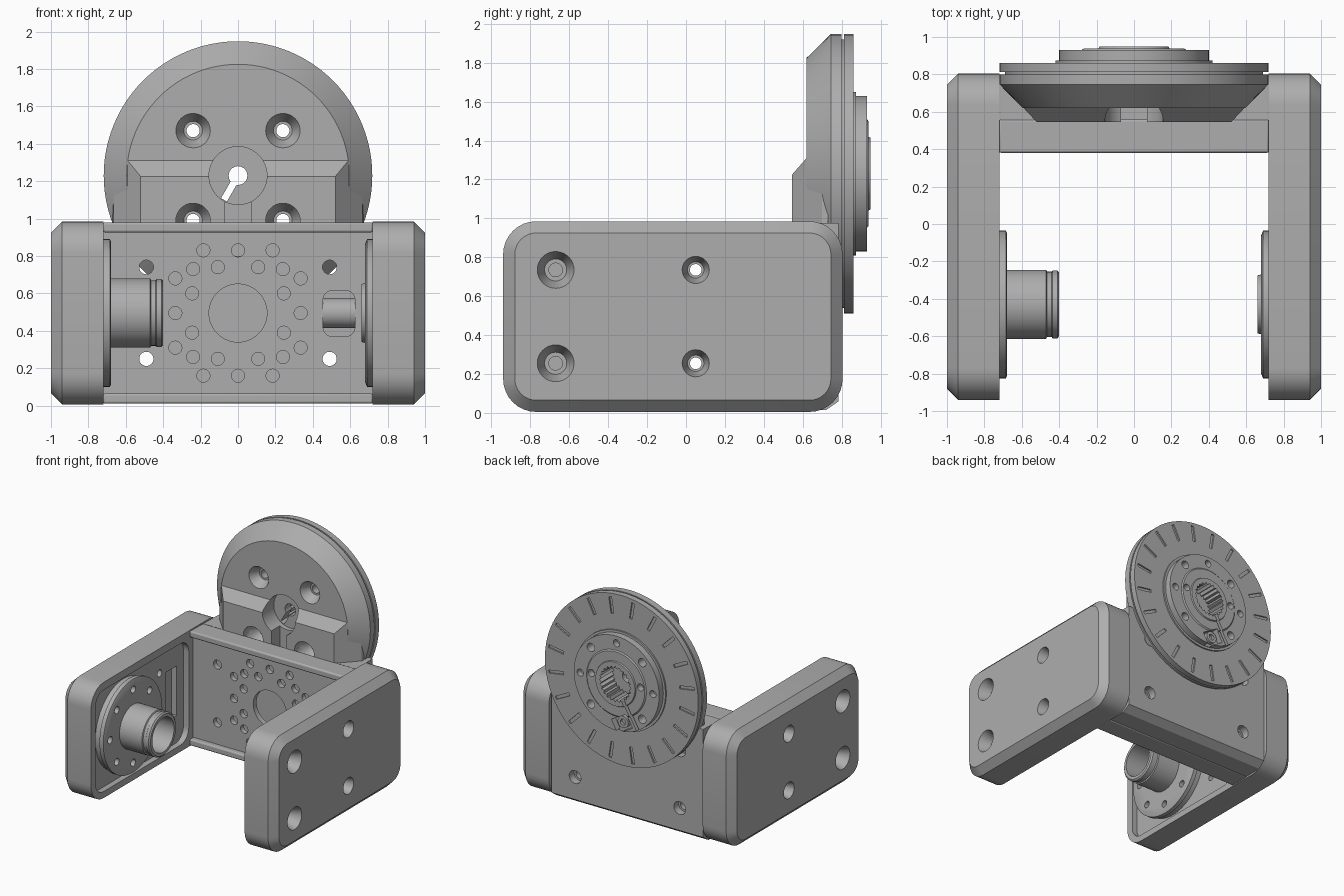
import bpy, bmesh
from math import sin, cos, pi, radians
from mathutils import Matrix, Vector

cube = bpy.data.objects.get("Cube")
if cube:
    bpy.data.objects.remove(cube)

grey = bpy.data.materials.new("machined_grey")
grey.use_nodes = True
COLOUR = (0.42, 0.42, 0.42, 1)
grey.diffuse_color = COLOUR
grey.node_tree.nodes["Principled BSDF"].inputs["Base Color"].default_value = COLOUR

HUB_Z = 1.23
MID_Z = 0.495
parts = []


def loft(name, rings, cutter=False):
    """Skin a list of equal-length rings and cap both ends."""
    bm = bmesh.new()
    loops = [[bm.verts.new(p) for p in ring] for ring in rings]
    n = len(loops[0])
    for a, b in zip(loops, loops[1:]):
        for i in range(n):
            j = (i + 1) % n
            bm.faces.new((a[i], a[j], b[j], b[i]))
    bm.faces.new(loops[0])
    bm.faces.new(loops[-1])
    bmesh.ops.recalc_face_normals(bm, faces=bm.faces)
    mesh = bpy.data.meshes.new(name)
    bm.to_mesh(mesh)
    bm.free()
    mesh.materials.append(grey)
    ob = bpy.data.objects.new(name, mesh)
    bpy.context.scene.collection.objects.link(ob)
    if cutter:
        ob.hide_render = True
    else:
        parts.append(ob)
    return ob


def lathe(name, axis, a, z, profile, segs=32, teeth=0, cutter=False):
    """Turn (position, radius) pairs round the x or y axis; a is the other flat coordinate."""
    rings = []
    for t, r in profile:
        ring = []
        for i in range(segs):
            rr = r - teeth * (i % 2)
            u, v = a + rr * cos(2 * pi * i / segs), z + rr * sin(2 * pi * i / segs)
            ring.append((t, u, v) if axis == "x" else (u, t, v))
        rings.append(ring)
    return loft(name, rings, cutter)


def box(name, x, y, z, angle=None, cutter=False):
    """Box from ranges; with an angle it is placed round the hub axis."""
    m = Matrix()
    if angle is not None:
        m = Matrix.Translation((0, 0, HUB_Z)) @ Matrix.Rotation(angle, 4, "Y")
    rings = [[m @ Vector(p) for p in ((x[0], t, z[0]), (x[1], t, z[0]),
              (x[1], t, z[1]), (x[0], t, z[1]))] for t in y]
    return loft(name, rings, cutter)


def rounded(x, y0, y1, z0, z1, r):
    """Rounded rectangle ring in the plane at x."""
    pts = []
    for k, (cy, cz) in enumerate(((y1 - r, z1 - r), (y0 + r, z1 - r),
                                  (y0 + r, z0 + r), (y1 - r, z0 + r))):
        for i in range(9):
            t = pi / 2 * (k + i / 8)
            pts.append((x, cy + r * cos(t), cz + r * sin(t)))
    return pts


def cut(targets, cutters):
    """Join the cutters, subtract them from each target, then drop them."""
    bpy.ops.object.select_all(action="DESELECT")
    for c in cutters:
        c.select_set(True)
    bpy.context.view_layer.objects.active = cutters[0]
    if len(cutters) > 1:
        bpy.ops.object.join()
    tool = cutters[0]
    for t in targets:
        mod = t.modifiers.new("cut", "BOOLEAN")
        mod.operation, mod.solver, mod.use_self, mod.object = "DIFFERENCE", "EXACT", True, tool
        bpy.context.view_layer.objects.active = t
        bpy.ops.object.modifier_apply(modifier=mod.name)
    bpy.data.objects.remove(tool)


# Side arms: rounded, chamfered outside, shallow recess inside
for s, side in ((1, "left"), (-1, "right")):
    arm = loft(side + "_arm", [
        rounded(s * 0.77, -0.88, 0.37, 0.06, 0.92, 0.11),
        rounded(s * 0.72, -0.88, 0.37, 0.06, 0.92, 0.11),
        rounded(s * 0.72, -0.94, 0.805, 0.005, 0.985, 0.17),
        rounded(s * 0.94, -0.94, 0.805, 0.005, 0.985, 0.17),
        rounded(s * 1.0, -0.88, 0.745, 0.065, 0.925, 0.11)])
    tools = [box("slot", sorted((s * 0.7, s * 0.82)), (0.13, 0.28), (0.29, 0.71), cutter=True)]
    for y, r, hole in ((-0.67, 0.095, 0.035), (0.05, 0.07, 0.03)):
        for dz in (-0.24, 0.24):
            tools.append(lathe("screw", "x", y, MID_Z + dz, [
                (s * 0.6, hole), (s * 0.9, hole), (s * 0.9, r * 0.6), (s * 1.001, r), (s * 1.1, r)],
                cutter=True))
    cut([arm], tools)


def ring_holes(axis, a, z, radius, r, lo, hi, count=8):
    return [lathe("hole", axis, a + radius * cos(2 * pi * i / count),
                  z + radius * sin(2 * pi * i / count), [(lo, r), (hi, r)], 16, cutter=True)
            for i in range(count)]


# Drive horn with hollow shaft on the right arm
horn = lathe("drive_horn", "x", -0.43, MID_Z, [
    (-0.78, 0.38), (-0.72, 0.38), (-0.72, 0.395), (-0.685, 0.395), (-0.68, 0.385)], 64)
cut([horn], ring_holes("x", -0.43, MID_Z, 0.31, 0.03, -0.73, -0.6))
lathe("drive_shaft", "x", -0.43, MID_Z, [
    (-0.70, 0.185), (-0.47, 0.185), (-0.465, 0.175), (-0.44, 0.175), (-0.435, 0.182),
    (-0.41, 0.182), (-0.40, 0.17), (-0.40, 0.145), (-0.66, 0.145)], 48)

# Idler horn on the left arm
idler = lathe("idler_horn", "x", -0.43, MID_Z, [
    (0.78, 0.38), (0.72, 0.395), (0.69, 0.395), (0.68, 0.37), (0.68, 0.16), (0.66, 0.155)], 64)
cut([idler], ring_holes("x", -0.43, MID_Z, 0.29, 0.03, 0.6, 0.73))

# Cross channel: web plate and two flanges
web = box("web_plate", (-0.725, 0.725), (0.425, 0.47), (0.03, 0.96))
for name, z in (("bottom_flange", (0.01, 0.065)), ("top_flange", (0.925, 0.98))):
    flange = box(name, (-0.722, 0.722), (0.38, 0.56), z)
    mod = flange.modifiers.new("edge", "BEVEL")
    mod.width, mod.segments = 0.012, 2
lathe("cable_pin", "x", 0.51, MID_Z, [(0.44, 0.08), (0.64, 0.08)])

# Back housing below the dome
housing = loft("back_housing", [
    [(-w, y, z0), (w, y, z0), (w, y, 0.975), (-w, y, 0.975)]
    for y, w, z0 in ((0.55, 0.715, 0.015), (0.72, 0.715, 0.015), (0.785, 0.71, 0.06))])

# Hole pattern, mirrored about the web centre
pattern = [(0.185, 0.335), (0, 0.335), (0.108, 0.245), (0.24, 0.235),
           (0.335, 0.185), (0.245, 0.105), (0.335, 0)]
spots = {(sx * x, sz * z) for x, z in pattern for sx in (-1, 1) for sz in (-1, 1)}
tools = [lathe("hole", "y", x, MID_Z + z, [(0.3, 0.035), (0.52, 0.035)], 20, cutter=True)
         for x, z in sorted(spots)]
tools.append(lathe("hole", "y", 0, MID_Z, [(0.3, 0.155), (0.52, 0.155)], 48, cutter=True))
window = [[(x, y, z) for y, x, z in rounded(t, 0.455, 0.625, 0.37, 0.615, 0.05)]
          for t in (0.3, 0.52)]
window = [[(p[1], t, p[2]) for p in rounded(0, 0.455, 0.625, 0.37, 0.615, 0.05)]
          for t in (0.3, 0.52)]
tools.append(loft("window", window, cutter=True))
cut([web], tools)
cut([web, housing], [lathe("bolt", "y", x, MID_Z + z, [
    (0.3, 0.038), (0.72, 0.038), (0.72, 0.055), (0.9, 0.055)], 24, cutter=True)
    for x in (-0.49, 0.49) for z in (-0.245, 0.245)])

# Dome with grooved rim and rear disc
dome = lathe("dome_disc", "y", 0, HUB_Z, [
    (0.62, 0.595), (0.745, 0.718), (0.80, 0.718), (0.80, 0.69), (0.812, 0.69),
    (0.812, 0.718), (0.862, 0.718)], 96)
cut([dome], [box("tick", (-0.013, 0.013), (0.85, 0.9), (0.55, 0.69),
                 2 * pi * (i + 0.5) / 20, cutter=True) for i in range(20)])

# Raised block in front of the dome
block = loft("front_block", [
    [(-w, y, 0.9), (w, y, 0.9), (w, y, z), (-w, y, z)]
    for y, w, z in ((0.545, 0.52, 1.225), (0.62, 0.59, 1.31), (0.70, 0.665, 1.31), (0.73, 0.67, 1.31))])

# Rear hub with stepped face
hub = lathe("rear_hub", "y", 0, HUB_Z, [
    (0.85, 0.42), (0.875, 0.42), (0.875, 0.40), (0.93, 0.40), (0.93, 0.28),
    (0.938, 0.27), (0.938, 0.19), (0.948, 0.185)], 64)
slit = radians(30)

# Countersunk screws, bores, clamp slit and cable slot
tools = [lathe("screw", "y", x, HUB_Z + z, [
    (0.4, 0.092), (0.62, 0.092), (0.70, 0.05), (0.70, 0.035), (1.0, 0.035)], cutter=True)
    for x in (-0.24, 0.24) for z in (-0.24, 0.24)]
tools += [lathe("front_bore", "y", 0, HUB_Z, [(0.4, 0.155), (0.70, 0.155)], 48, cutter=True),
          lathe("splined_bore", "y", 0, HUB_Z, [(0.78, 0.15), (1.0, 0.15)], 48, 0.02, True),
          lathe("centre_hole", "y", 0, HUB_Z, [(0.6, 0.05), (0.9, 0.05)], cutter=True),
          box("slit", (-0.018, 0.018), (0.6, 1.0), (-0.15, 0), slit, True),
          box("cable_slot", (-0.07, 0.07), (0.4, 0.66), (0.8, 1.2), cutter=True)]
cut([dome, block, hub, housing], tools)
rear = [box("slit", (-0.014, 0.014), (0.885, 1.0), (-0.45, -0.1), slit, True),
        box("pocket", (0.04, 0.2), (0.88, 1.0), (-0.37, -0.25), slit, True)]
rear += [lathe("hole", "y", x, HUB_Z + z, [(0.88, 0.03), (1.0, 0.03)], 16, cutter=True)
         for x, z in ((0, 0.34), (-0.34, 0), (0.34, 0), (-0.23, 0.03), (0.23, 0.03))]
cut([hub], rear)
lathe("clamp_screw", "y", -0.05, HUB_Z - 0.32, [(0.87, 0.05), (0.915, 0.05), (0.915, 0.025), (0.89, 0.025)], 24)

# Smooth the round surfaces, keep edges crisp
bpy.ops.object.select_all(action="DESELECT")
for ob in parts:
    ob.select_set(True)
bpy.context.view_layer.objects.active = parts[0]
bpy.ops.object.shade_smooth_by_angle(angle=radians(30))
